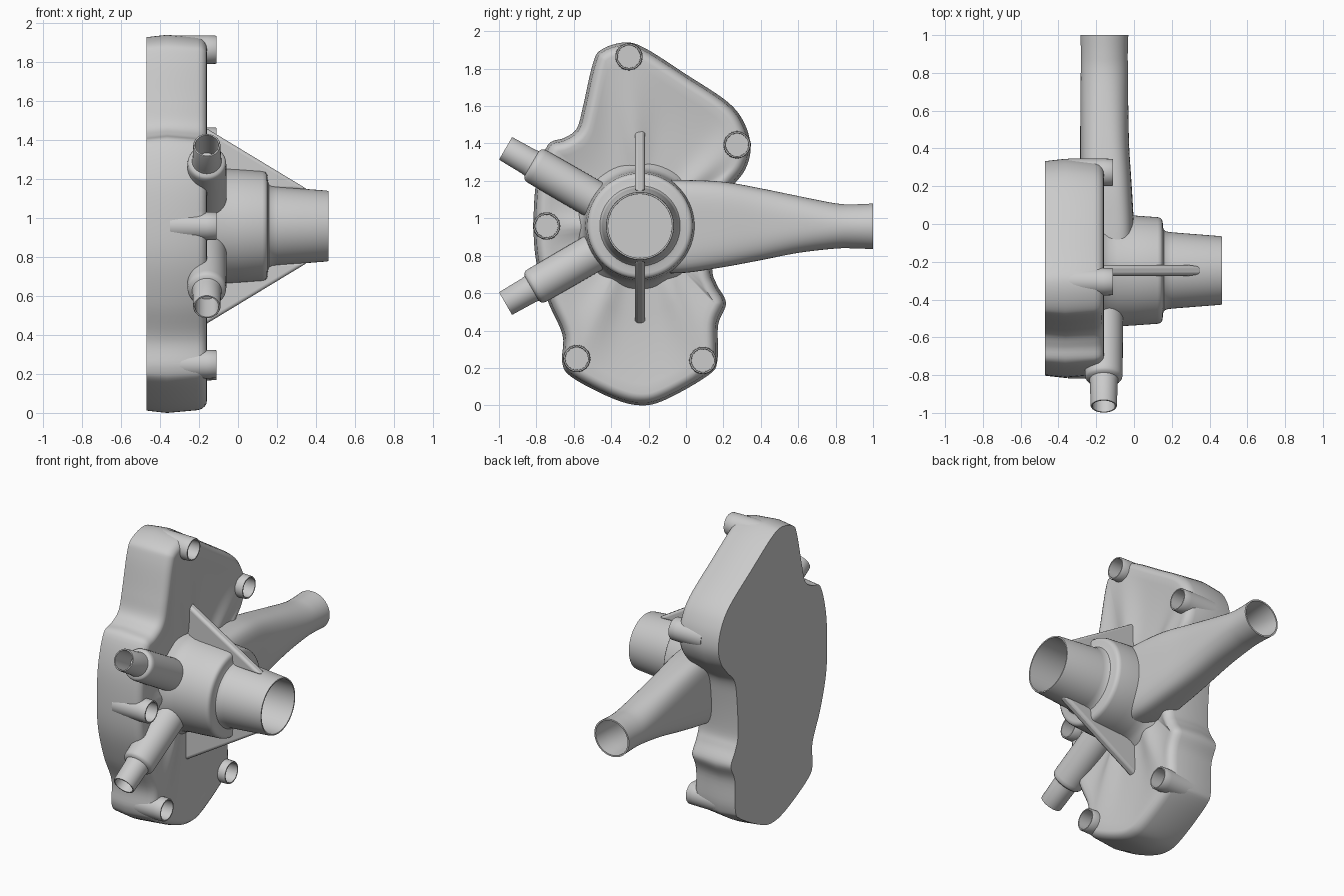
import bpy, bmesh, math
from mathutils import Vector

if "Cube" in bpy.data.objects:
    bpy.data.objects.remove(bpy.data.objects["Cube"])

CY, CZ = -0.246, 0.959            # main axis (parallel to x)


def loft(name, rings):
    """Skin a stack of equal-length rings, cap both ends, smooth by angle."""
    bm = bmesh.new()
    vs = [[bm.verts.new(p) for p in r] for r in rings]
    n = len(vs[0])
    for a, b in zip(vs, vs[1:]):
        for i in range(n):
            j = (i + 1) % n
            bm.faces.new((a[i], a[j], b[j], b[i]))
    bm.faces.new(vs[0][::-1])
    bm.faces.new(vs[-1])
    bmesh.ops.recalc_face_normals(bm, faces=bm.faces)
    me = bpy.data.meshes.new(name)
    bm.to_mesh(me)
    bm.free()
    ob = bpy.data.objects.new(name, me)
    bpy.context.collection.objects.link(ob)
    smooth(ob)
    return ob


def smooth(ob):
    bpy.ops.object.select_all(action='DESELECT')
    ob.select_set(True)
    bpy.context.view_layer.objects.active = ob
    bpy.ops.object.shade_smooth_by_angle(angle=math.radians(38))


def drill(ob, cutter):
    """Subtract the cutter, using the first solver that gives a sound result."""
    before = len(ob.data.polygons)
    mod = ob.modifiers.new("drill", 'BOOLEAN')
    mod.operation, mod.object = 'DIFFERENCE', cutter
    for solver in ('MANIFOLD', 'EXACT', 'FLOAT'):
        mod.solver = solver
        bpy.context.view_layer.update()
        result = bpy.data.meshes.new_from_object(
            ob.evaluated_get(bpy.context.evaluated_depsgraph_get()))
        if len(result.polygons) > .8 * before:
            ob.data = result
            break
    ob.modifiers.remove(mod)
    bpy.data.objects.remove(cutter)


def revolve(name, origin, axis, profile, n=48):
    """Turn (distance along axis, radius) pairs around an axis."""
    q = Vector(axis).to_track_quat('Z', 'Y')
    rings = []
    for t, r in profile:
        rings.append([Vector(origin) + q @ Vector((r * math.cos(a), r * math.sin(a), t))
                      for a in (2 * math.pi * k / n for k in range(n))])
    return loft(name, rings)


def catmull(pts, steps, closed):
    """Smooth curve through tuples of any length."""
    n, out = len(pts), []
    get = (lambda i: pts[i % n]) if closed else (lambda i: pts[max(0, min(n - 1, i))])
    for i in range(n if closed else n - 1):
        for s in range(steps):
            t = s / steps
            out.append(tuple(
                0.5 * (2 * b + (c - a) * t + (2 * a - 5 * b + 4 * c - d) * t * t
                       + (3 * b - a - 3 * c + d) * t ** 3)
                for a, b, c, d in zip(get(i - 1), get(i), get(i + 1), get(i + 2))))
    return out if closed else out + [pts[-1]]


# Housing body: outline in (y, z), drafted walls, rounded rim, dished face
outline = catmull([
    (-.50, 1.82), (-.455, 1.90), (-.33, 1.94), (-.22, 1.91), (0, 1.77), (.225, 1.62),
    (.316, 1.50), (.345, 1.37), (.316, 1.26), (.246, 1.17), (.175, 1.09), (.15, .95),
    (.14, .73), (.166, .643), (.214, .546), (.172, .43), (.168, .24), (.118, .16),
    (-.11, .03), (-.246, 0), (-.40, .04), (-.61, .15), (-.662, .23), (-.66, .375),
    (-.74, .56), (-.80, .766), (-.815, .964), (-.80, 1.20), (-.74, 1.39),
    (-.65, 1.43), (-.584, 1.48), (-.55, 1.60)], 6, True)
outline = [Vector(p) for p in outline]

bosses = [(-.305, 1.864), (.273, 1.393), (-.745, .959), (-.584, .25), (.09, .24)]
boss_angles = [math.atan2(z - CZ, y - CY) for y, z in bosses]


def inset(d):
    res, n = [], len(outline)
    for i, p in enumerate(outline):
        t = (outline[(i + 1) % n] - outline[i - 1]).normalized()
        res.append(p + d * Vector((t.y, -t.x)))   # clockwise outline
    return res


def web(p, scale, depth, ridge):
    """Face height: sunk between bosses, raised along lines hub-to-boss."""
    a = math.atan2(p.y - CZ, p.x - CY)
    g = max(math.exp(-(math.remainder(a - b, 2 * math.pi) / .16) ** 2) for b in boss_angles)
    return Vector((-.16 - depth * (1 - ridge * g), CY + (p.x - CY) * scale, CZ + (p.y - CZ) * scale))


rings = [[Vector((x, p.x, p.y)) for p in inset(d)] for x, d in
         [(-.47, .012), (-.365, 0), (-.21, .014), (-.187, .02), (-.17, .034), (-.162, .048), (-.16, .062)]]
rim = inset(.062)
for scale, depth, ridge in [(.94, .006, 1), (.85, .016, 1), (.7, .026, 1), (.55, .03, 1),
                            (.4, .028, .8), (.25, .03, 0)]:
    rings.append([web(p, scale, depth, ridge) for p in rim])
body = loft("housing_body", rings)

# Hollow screw bosses, drilled through the body face
for i, (y, z) in enumerate(bosses):
    drill(body, revolve("boss_cutter", (0, y, z), (1, 0, 0), [(-.262, .066), (.1, .066)], 32))
    revolve(f"screw_boss_{i + 1}", (0, y, z), (1, 0, 0),
            [(-.35, .074), (-.16, .073), (-.115, .072), (-.11, .069), (-.11, .062), (-.26, .06)], 32)
smooth(body)

# Hub with stepped, open inlet pipe
revolve("inlet_hub", (0, CY, CZ), (1, 0, 0), [
    (-.22, .355), (-.185, .335), (-.16, .315), (-.13, .302), (-.09, .296), (0, .291), (.125, .282),
    (.14, .278), (.149, .268), (.152, .255), (.153, .232), (.158, .215), (.172, .206), (.2, .202),
    (.455, .182), (.465, .179), (.465, .171), (.02, .17)], 72)

# Side outlet: boxy at the hub, round at the open end
outer = catmull([  # y, centre x, half x, centre z, half z, squareness
    (-.15, -.14, .14, .957, .25, 4), (0, -.141, .14, .957, .248, 4), (.2, -.148, .136, .967, .228, 3.6),
    (.4, -.155, .13, .968, .192, 3), (.6, -.157, .127, .967, .152, 2.5), (.8, -.157, .125, .959, .121, 2.1),
    (.9, -.157, .124, .957, .118, 2), (1, -.157, .127, .957, .122, 2)], 5, False)
inner = [(1, -.157, .117, .957, .112, 2), (.9, -.157, .114, .957, .108, 2),
         (.8, -.157, .115, .959, .111, 2.1), (.6, -.157, .117, .967, .14, 2.5), (.42, -.155, .118, .968, .175, 3)]


def squircle(y, cx, hx, cz, hz, n, count=64):
    ring = []
    for k in range(count):
        a = 2 * math.pi * (k + .5) / count
        c, s = math.cos(a), math.sin(a)
        m = (abs(c) ** n + abs(s) ** n) ** (-1 / n)
        ring.append(Vector((cx + hx * c * m, y, cz + hz * s * m)))
    return ring


loft("side_outlet", [squircle(*row) for row in outer + inner])

# Mirrored pairs: hose nipples and triangular stiffening fins
for side, label in ((1, "upper"), (-1, "lower")):
    revolve(f"{label}_hose_nipple", (-.16, CY, CZ), (0, -math.cos(math.pi / 6), side * .5), [
        (.2, .102), (.63, .1), (.65, .098), (.662, .09), (.668, .076), (.69, .073),
        (.824, .07), (.83, .067), (.83, .06), (.65, .058)], 40)
    tri = [(-.25, .555), (-.25, .2), (.0, .19), (.36, .186)]
    fin = loft(f"{label}_fin", [[Vector((x, CY + w, CZ + side * h)) for x, h in tri] for w in (-.028, .028)])
    bev = fin.modifiers.new("round", 'BEVEL')
    bev.width, bev.segments = .018, 3
    bpy.context.view_layer.objects.active = fin
    bpy.ops.object.modifier_apply(modifier=bev.name)
    smooth(fin)
